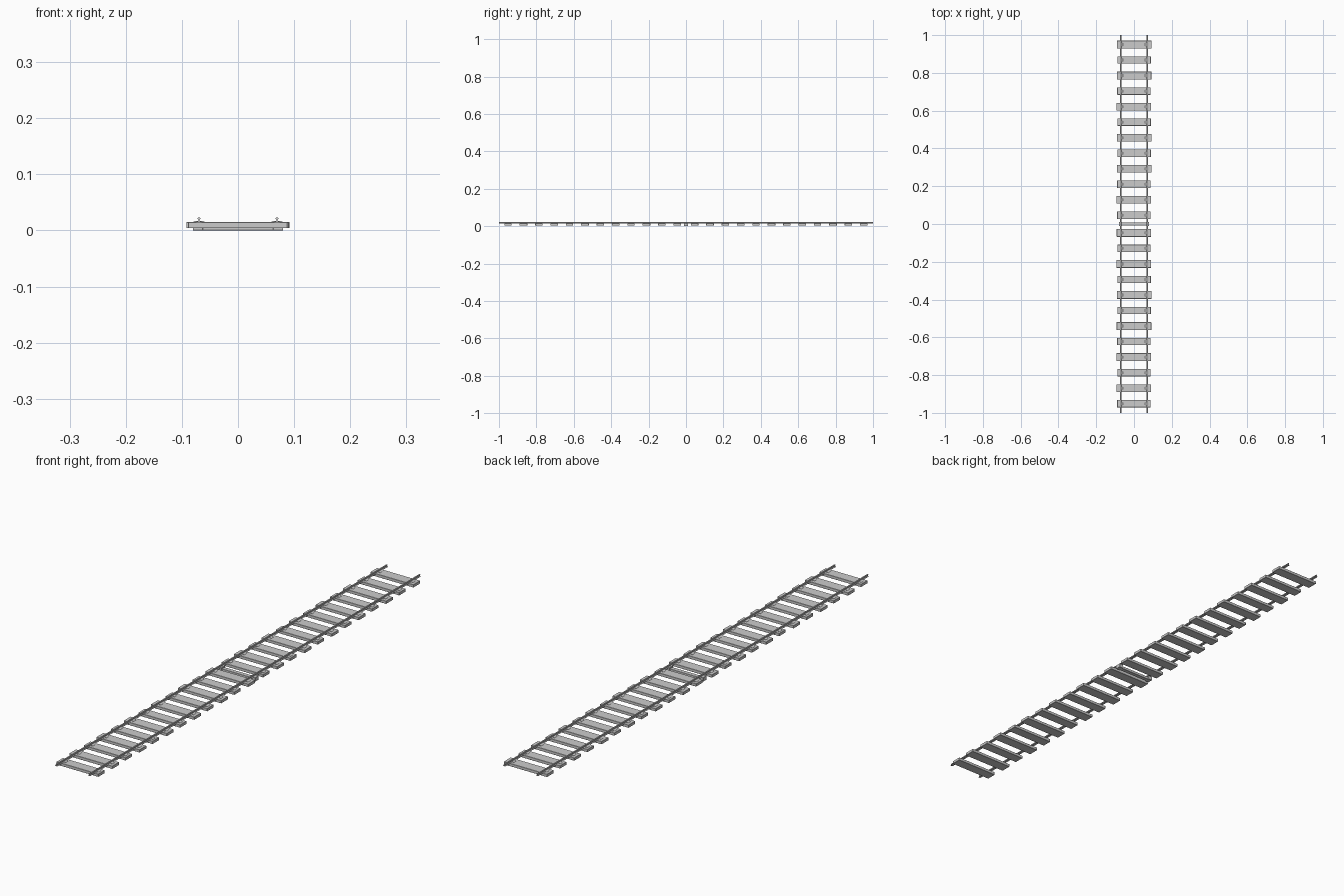
import bpy, bmesh, random

if "Cube" in bpy.data.objects:
    bpy.data.objects.remove(bpy.data.objects["Cube"])

random.seed(4)


def mesh_object(name, bm):
    bmesh.ops.recalc_face_normals(bm, faces=bm.faces)
    me = bpy.data.meshes.new(name)
    bm.to_mesh(me)
    bm.free()
    ob = bpy.data.objects.new(name, me)
    bpy.context.collection.objects.link(ob)
    return ob


def extrude_y(name, profile, y0, y1):
    # closed x-z profile swept along y
    bm = bmesh.new()
    a = [bm.verts.new((x, y0, z)) for x, z in profile]
    b = [bm.verts.new((x, y1, z)) for x, z in profile]
    n = len(profile)
    bm.faces.new(a)
    bm.faces.new(b[::-1])
    for i in range(n):
        bm.faces.new((a[i], a[(i + 1) % n], b[(i + 1) % n], b[i]))
    return mesh_object(name, bm)


def block(name, x0, x1, y0, y1, z0, z1, bevel=0.0):
    ob = extrude_y(name, [(x0, z0), (x1, z0), (x1, z1), (x0, z1)], y0, y1)
    if bevel:
        m = ob.modifiers.new("bevel", 'BEVEL')
        m.width = bevel
        m.segments = 1
    return ob


# rails: foot, web and head
half = [(0.0045, 0.0145), (0.0045, 0.0155), (0.0012, 0.0168),
        (0.0012, 0.0192), (0.0025, 0.0202), (0.0025, 0.0222), (0.0018, 0.0228)]
profile = half + [(-x, z) for x, z in reversed(half)]
for side, label in ((-1, "left"), (1, "right")):
    extrude_y(label + "_rail", [(x + side * 0.0695, z) for x, z in profile], -1, 1)

# sleepers, alternating slightly in length, with a rail seat at each end
ys = [0.046 + 0.0822 * i for i in range(12)]
ys = [-y - 0.001 for y in reversed(ys)] + ys
for i, y in enumerate(ys):
    wide = i % 2 == 1
    w = 0.0915 if wide else 0.0885
    d = 0.0205 if wide else 0.0195
    s = random.uniform(-0.0008, 0.0008)
    block("sleeper", -w + s, w + s, y - d, y + d, 0.004, 0.0150, 0.0006)
    for side in (-1, 1):
        c = side * 0.0695
        extrude_y("rail_seat", [(c - 0.0115, 0.0145), (c + 0.0115, 0.0145),
                                (c + 0.0095, 0.0160), (c + 0.0045, 0.0172),
                                (c - 0.0045, 0.0172), (c - 0.0095, 0.0160)],
                  y - 0.007, y + 0.007)

# narrow tie bar with end blocks at the middle joint
block("joint_tie_bar", -0.078, 0.078, -0.008, 0.008, 0.0, 0.010, 0.0005)
for side in (-1, 1):
    c = side * 0.0715
    block("joint_block", c - 0.009, c + 0.009, -0.011, 0.011, 0.0, 0.0150, 0.0005)
